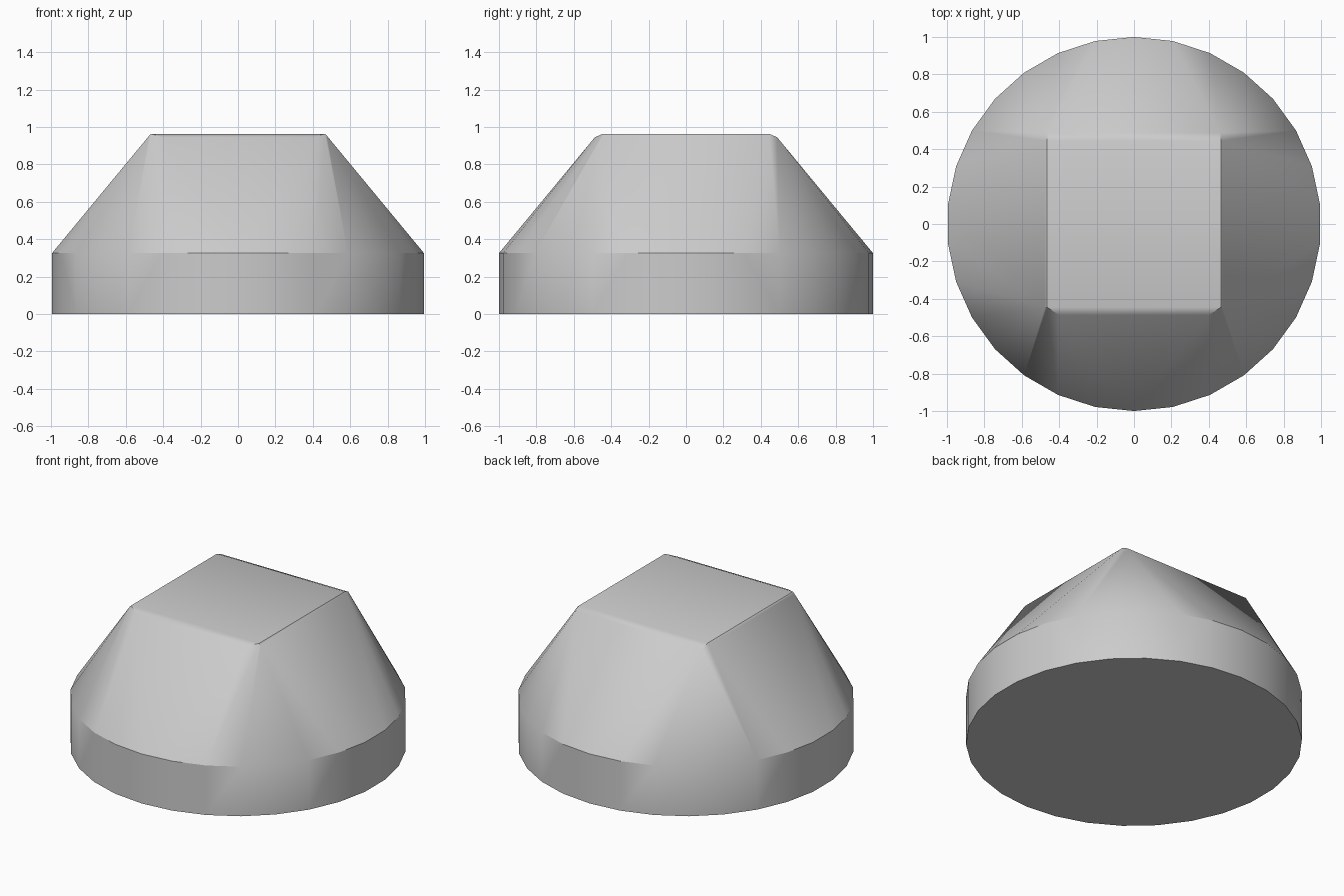
import bpy, bmesh, math

cube = bpy.data.objects.get("Cube")
if cube:
    bpy.data.objects.remove(cube, do_unlink=True)

SEGMENTS = 30
RIM_Z, TOP_Z = 0.325, 0.963

grey = bpy.data.materials.new("light grey")
grey.use_nodes = True
color = (0.6, 0.6, 0.6, 1)
grey.diffuse_color = color
grey.node_tree.nodes["Principled BSDF"].inputs["Base Color"].default_value = color

bm = bmesh.new()

# Round base: bottom and rim circles
for z in (0, RIM_Z):
    for i in range(SEGMENTS):
        a = math.pi / 2 + math.tau * i / SEGMENTS
        bm.verts.new((math.cos(a), math.sin(a), z))

# Square top with softened edges, front corners clipped more than the back ones
for side in (-1, 1):
    for end, lip_x in ((-1, 0.40), (1, 0.46)):
        bm.verts.new((side * 0.465, end * 0.445, TOP_Z))
        bm.verts.new((side * 0.475, end * 0.445, TOP_Z - 0.01))
        bm.verts.new((side * lip_x, end * 0.487, TOP_Z - 0.018))

# Skin stretched from the round base to the square top
hull = bmesh.ops.convex_hull(bm, input=bm.verts[:])
loose = [v for v in bm.verts if not v.link_faces]
bmesh.ops.delete(bm, geom=loose, context="VERTS")
bmesh.ops.dissolve_limit(bm, angle_limit=math.radians(0.5),
                         verts=bm.verts[:], edges=bm.edges[:])
bmesh.ops.recalc_face_normals(bm, faces=bm.faces[:])

mesh = bpy.data.meshes.new("round_to_square_body")
bm.to_mesh(mesh)
bm.free()
mesh.materials.append(grey)
body = bpy.data.objects.new("round_to_square_body", mesh)
bpy.context.collection.objects.link(body)

bpy.ops.object.select_all(action="DESELECT")
body.select_set(True)
bpy.context.view_layer.objects.active = body
bpy.ops.object.shade_smooth_by_angle(angle=math.radians(30))
